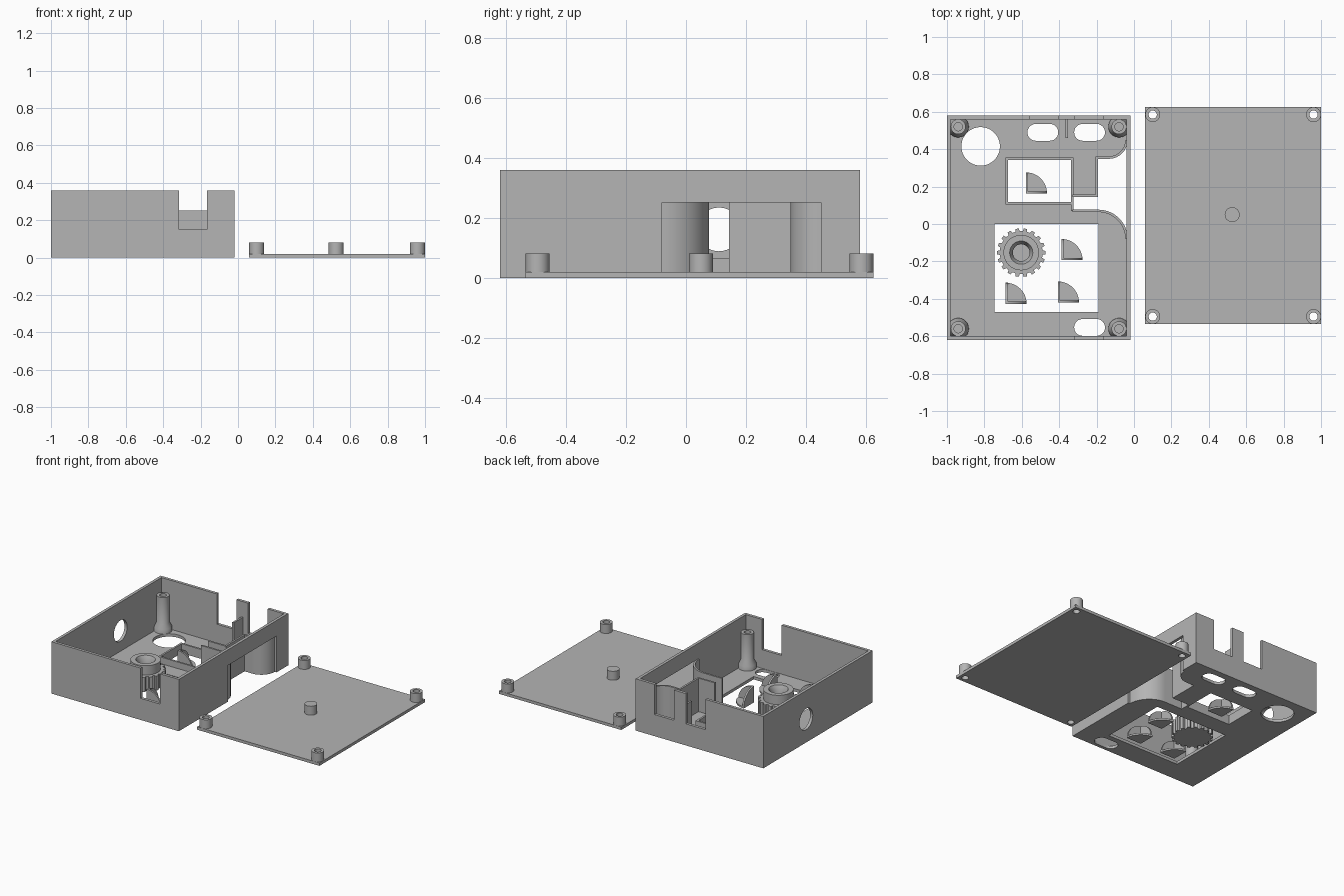
import bpy, bmesh, math
from mathutils import Matrix

cube = bpy.data.objects.get("Cube")
if cube:
    bpy.data.objects.remove(cube, do_unlink=True)

grey = bpy.data.materials.new("light_grey")
grey.use_nodes = True
grey.diffuse_color = (0.46, 0.46, 0.46, 1)
grey.node_tree.nodes["Principled BSDF"].inputs["Base Color"].default_value = (0.46, 0.46, 0.46, 1)


def finish(name, bm, loc=(0, 0, 0)):
    bmesh.ops.recalc_face_normals(bm, faces=bm.faces)
    me = bpy.data.meshes.new(name)
    bm.to_mesh(me)
    bm.free()
    me.materials.append(grey)
    ob = bpy.data.objects.new(name, me)
    ob.location = loc
    bpy.context.scene.collection.objects.link(ob)
    return ob


def arc(cx, cy, r, a0=0, a1=360, n=32):
    steps = n if a1 - a0 >= 360 else n + 1
    angles = [math.radians(a0 + (a1 - a0) * i / n) for i in range(steps)]
    return [(cx + r * math.cos(a), cy + r * math.sin(a)) for a in angles]


def rect(x0, x1, y0, y1):
    return [(x0, y0), (x1, y0), (x1, y1), (x0, y1)]


def slot(x0, x1, y, r):
    return arc(x1 - r, y, r, -90, 90, 12) + arc(x0 + r, y, r, 90, 270, 12)


def prism(name, pts, z0, z1, matrix=None, loc=(0, 0, 0)):
    bm = bmesh.new()
    face = bm.faces.new([bm.verts.new((x, y, z0)) for x, y in pts])
    ext = bmesh.ops.extrude_face_region(bm, geom=[face])
    top = [v for v in ext["geom"] if isinstance(v, bmesh.types.BMVert)]
    bmesh.ops.translate(bm, verts=top, vec=(0, 0, z1 - z0))
    if matrix:
        bmesh.ops.transform(bm, matrix=matrix, verts=bm.verts)
    return finish(name, bm, loc)


def lathe(name, profile, loc):
    bm = bmesh.new()
    vs = [bm.verts.new((r, 0, z)) for r, z in profile]
    es = [bm.edges.new(p) for p in zip(vs, vs[1:])]
    bmesh.ops.spin(bm, geom=vs + es, cent=(0, 0, 0), axis=(0, 0, 1),
                   angle=math.tau, steps=32, use_merge=False)
    bmesh.ops.remove_doubles(bm, verts=bm.verts, dist=1e-5)
    return finish(name, bm, loc)


def bake(ob):
    deps = bpy.context.evaluated_depsgraph_get()
    me = bpy.data.meshes.new_from_object(ob.evaluated_get(deps))
    ob.modifiers.clear()
    ob.data = me


def cut(ob, cutters):
    for c in cutters:
        mod = ob.modifiers.new("cut", "BOOLEAN")
        mod.operation, mod.solver, mod.object = "DIFFERENCE", "EXACT", c
        c.hide_render = True
    bake(ob)
    for c in cutters:
        bpy.data.objects.remove(c, do_unlink=True)


def thin_wall(name, path, height):
    bm = bmesh.new()
    low = [bm.verts.new((x, y, 0)) for x, y in path]
    high = [bm.verts.new((x, y, height)) for x, y in path]
    for i in range(len(path) - 1):
        bm.faces.new((low[i], low[i + 1], high[i + 1], high[i]))
    ob = finish(name, bm)
    mod = ob.modifiers.new("thickness", "SOLIDIFY")
    mod.thickness, mod.offset, mod.use_even_offset = 0.013, 0, True
    bake(ob)


# Tray with cavity, side recess, wall notches and floor openings
lower_curve = arc(-0.19, -0.08, 0.15, 0, 90, 16)
upper_curve = arc(-0.135, 0.45, 0.095, -90, 0, 16)
lower_path = lower_curve + [(-0.33, 0.07)]
upper_path = [(-0.33, 0.15), (-0.2, 0.15), (-0.2, 0.355)] + upper_curve
recess = [(0.05, -0.08)] + lower_path + upper_path + [(0.05, 0.45)]
turn = Matrix.Rotation(math.radians(90), 4, "Y")

tray = prism("tray", rect(-1, -0.02, -0.62, 0.58), 0, 0.36)
cut(tray, [
    prism("cavity", rect(-0.98, -0.04, -0.6, 0.56), 0.02, 0.5),
    prism("recess", recess, -0.1, 0.252),
    prism("front_notch", rect(-0.315, -0.165, -0.7, -0.59), 0.15, 0.5),
    prism("back_notch_a", rect(-0.315, -0.165, 0.55, 0.7), 0.15, 0.5),
    prism("back_notch_b", rect(-0.555, -0.405, 0.55, 0.7), 0.15, 0.5),
    prism("side_hole", arc(0, 0, 0.073), -0.1, 0.1, turn, (-1, 0.11, 0.162)),
    prism("round_opening", arc(-0.82, 0.415, 0.103, n=48), -0.1, 0.1),
    prism("slot_a", slot(-0.57, -0.405, 0.49, 0.045), -0.1, 0.1),
    prism("slot_b", slot(-0.32, -0.155, 0.49, 0.045), -0.1, 0.1),
    prism("slot_c", slot(-0.32, -0.155, -0.553, 0.045), -0.1, 0.1),
    prism("small_window", rect(-0.677, -0.33, 0.115, 0.347), -0.1, 0.1),
    prism("large_window", rect(-0.745, -0.19, -0.47, 0), -0.1, 0.1),
])

# Thin walls inside the tray
thin_wall("recess_wall_front", lower_path, 0.252)
thin_wall("recess_wall_back", upper_path, 0.252)
thin_wall("window_rim", [(-0.33, 0.07), (-0.33, 0.35), (-0.68, 0.35),
                         (-0.68, 0.112), (-0.33, 0.112)], 0.065)
thin_wall("slot_divider", [(-0.36, 0.46), (-0.36, 0.565)], 0.252)

# Screw posts with flared feet
for x in (-0.94, -0.08):
    for y in (-0.56, 0.52):
        lathe("screw_post", [(0, 0.005), (0.057, 0.005), (0.057, 0.05), (0.04, 0.08),
                             (0.04, 0.265), (0.022, 0.265), (0.022, 0.08), (0, 0.08)],
              (x, y, 0))

# Lid with hollow corner pegs and a solid centre peg
lid = prism("lid", rect(0.06, 1, -0.535, 0.625), 0, 0.02)
corners = [(x, y) for x in (0.1, 0.96) for y in (-0.495, 0.585)]
cut(lid, [prism("peg_hole", arc(x, y, 0.022), -0.1, 0.1) for x, y in corners])
for x, y in corners:
    lathe("corner_peg", [(0.022, 0.01), (0.04, 0.01), (0.04, 0.082),
                         (0.022, 0.082), (0.022, 0.01)], (x, y, 0))
prism("centre_peg", arc(0.525, 0.05, 0.04), 0.01, 0.082)

# Toothed knob
teeth = 18
outline = []
for i in range(teeth):
    for r, t in ((0.115, -0.3), (0.13, -0.2), (0.13, 0.2), (0.115, 0.3)):
        a = math.tau * (i + t) / teeth
        outline.append((r * math.cos(a), r * math.sin(a)))
knob = (-0.603, -0.153, 0)
gear = prism("knob_gear", outline, 0, 0.1, loc=knob)
cut(gear, [prism("bore", arc(knob[0], knob[1], 0.06), 0.04, 0.3)])
lathe("knob_collar", [(0.06, 0.09), (0.095, 0.09), (0.095, 0.165), (0.062, 0.165),
                      (0.045, 0.13), (0.045, 0.04), (0.06, 0.04), (0.06, 0.09)], knob)

# Corner brackets made of three quarter discs
quarter = [(0, 0)] + arc(0, 0, 0.113, 0, 90, 12)
on_x = Matrix(((0, 0, 1, 0), (1, 0, 0, 0), (0, 1, 0, 0), (0, 0, 0, 1)))
on_y = Matrix(((1, 0, 0, 0), (0, 0, 1, 0), (0, 1, 0, 0), (0, 0, 0, 1)))
for x, y in ((-0.578, 0.163), (-0.388, -0.193), (-0.687, -0.427), (-0.407, -0.42)):
    for part, matrix in (("base", None), ("side", on_x), ("front", on_y)):
        prism("bracket_" + part, quarter, 0, 0.012, matrix, (x, y, 0))

# Smooth round surfaces, keep edges sharp
for ob in bpy.context.scene.collection.all_objects:
    ob.select_set(ob.type == "MESH")
bpy.context.view_layer.objects.active = tray
bpy.ops.object.shade_smooth_by_angle(angle=math.radians(30))
